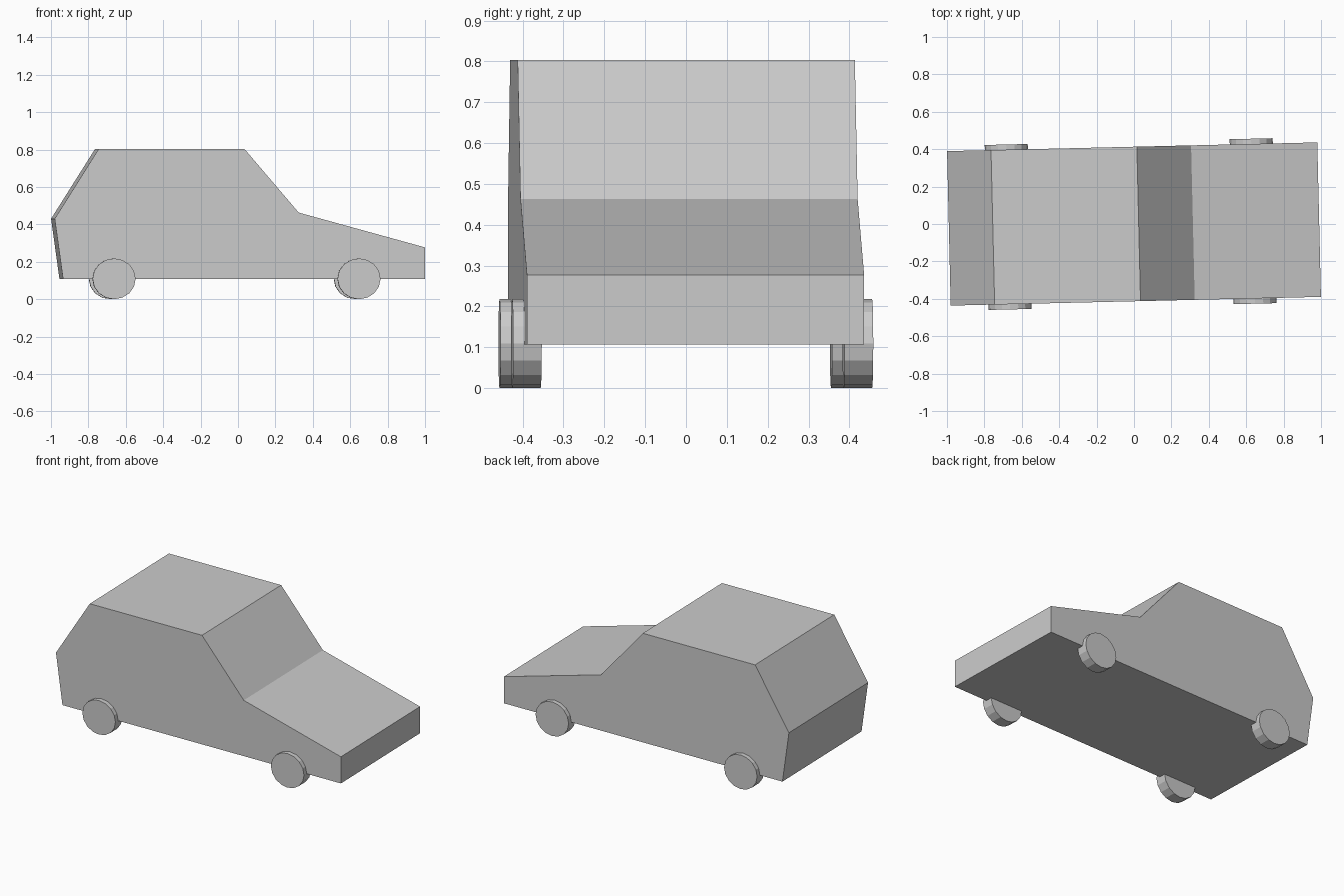
import bpy
import bmesh
import math
from mathutils import Matrix

if "Cube" in bpy.data.objects:
    bpy.data.objects.remove(bpy.data.objects["Cube"])

YAW = Matrix.Rotation(math.radians(1.35), 4, "Z")  # whole car is turned slightly
HALF_WIDTH = 0.413

grey = bpy.data.materials.new("plain grey")
grey.use_nodes = True
grey.diffuse_color = (0.6, 0.6, 0.6, 1)
grey.node_tree.nodes["Principled BSDF"].inputs["Base Color"].default_value = (0.6, 0.6, 0.6, 1)


def finish(name, bm):
    """Turn a bmesh into a flat shaded grey object."""
    bmesh.ops.recalc_face_normals(bm, faces=bm.faces)
    mesh = bpy.data.meshes.new(name)
    bm.to_mesh(mesh)
    bm.free()
    mesh.materials.append(grey)
    obj = bpy.data.objects.new(name, mesh)
    bpy.context.collection.objects.link(obj)
    obj.matrix_world = YAW
    return obj


# Body: side profile extruded across the width
profile = [(-0.945, 0.107), (0.99, 0.107), (0.99, 0.277), (0.315, 0.463),
           (0.025, 0.803), (-0.755, 0.803), (-0.99, 0.43)]
bm = bmesh.new()
side = bm.faces.new([bm.verts.new((x, -HALF_WIDTH, z)) for x, z in profile])
extruded = bmesh.ops.extrude_face_region(bm, geom=[side], use_keep_orig=True)
far_side = [v for v in extruded["geom"] if isinstance(v, bmesh.types.BMVert)]
bmesh.ops.translate(bm, verts=far_side, vec=(0, 2 * HALF_WIDTH, 0))
finish("car_body", bm)


# Wheels: short drums, partly sunk into the body
def wheel(name, x, y):
    bm = bmesh.new()
    place = (Matrix.Translation((x, y, 0.109)) @ Matrix.Diagonal((0.115, 1, 0.109, 1))
             @ Matrix.Rotation(math.pi / 2, 4, "X"))
    bmesh.ops.create_cone(bm, cap_ends=True, segments=16, radius1=1, radius2=1,
                          depth=0.07, matrix=place)
    finish(name, bm)


for end, x in (("front", 0.637), ("rear", -0.673)):
    for hand, sign in (("left", 1), ("right", -1)):
        wheel(f"{end}_{hand}_wheel", x, sign * 0.406)
